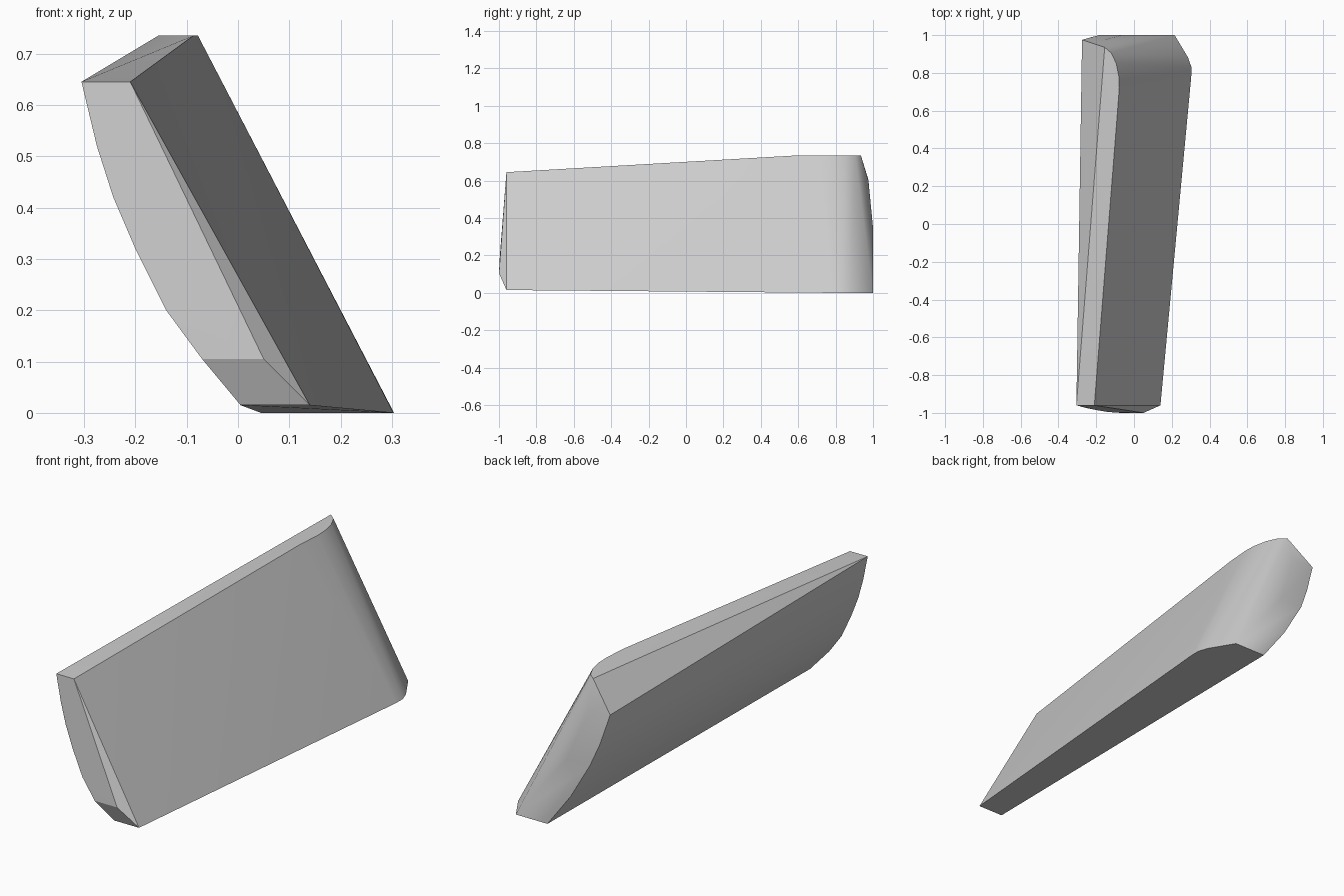
import bpy
import bmesh
import math

cube = bpy.data.objects.get("Cube")
if cube:
    bpy.data.objects.remove(cube, do_unlink=True)

# One plain grey
grey = bpy.data.materials.new("plain grey")
grey.use_nodes = True
colour = (0.6, 0.6, 0.6, 1.0)
grey.diffuse_color = colour
grey.node_tree.nodes["Principled BSDF"].inputs["Base Color"].default_value = colour


def at_height(outline, z):
    """Lift a flat (x, y) outline to height z."""
    return [(x, y, z) for x, y in outline]


# Front end: curved outer edge, straight inner edge and a bevelled nose
front_outer = [(-0.305, -0.96, 0.645), (-0.275, -0.968, 0.52),
               (-0.243, -0.976, 0.42), (-0.2, -0.985, 0.32),
               (-0.14, -0.995, 0.2), (-0.07, -1.0, 0.105),
               (0.005, -0.96, 0.015)]
front_inner = [(-0.21, -0.96, 0.645), (0.05, -1.0, 0.105),
               (0.14, -0.96, 0.015)]

# Back end: matching outer edge with a cap that leans in at the top
back_outer = [(-0.275, 0.975, 0.605), (-0.229, 0.988, 0.455),
              (-0.184, 1.0, 0.345), (-0.079, 1.0, 0.165),
              (0.045, 1.0, 0.0)]
back_inner = [(-0.155, 0.975, 0.6), (-0.063, 1.0, 0.347)]

# Rounded back corner, along the top edge and the bottom edge
corner_top = at_height([(-0.087, 0.6), (-0.078, 0.72), (-0.08, 0.78),
                        (-0.094, 0.85), (-0.12, 0.905), (-0.155, 0.935)], 0.735)
corner_bottom = at_height([(0.303, 0.78), (0.304, 0.83), (0.287, 0.88),
                           (0.215, 1.0)], 0.0)

# Skin the outlines into one closed convex panel
bm = bmesh.new()
for point in (front_outer + front_inner + back_outer + back_inner
              + corner_top + corner_bottom):
    bm.verts.new(point)
hull = bmesh.ops.convex_hull(bm, input=bm.verts[:])
loose = [v for v in bm.verts if not v.link_faces]
bmesh.ops.delete(bm, geom=loose, context='VERTS')
bmesh.ops.dissolve_limit(bm, angle_limit=math.radians(0.5),
                         verts=bm.verts[:], edges=bm.edges[:])
bmesh.ops.recalc_face_normals(bm, faces=bm.faces[:])

mesh = bpy.data.meshes.new("leaning_panel")
bm.to_mesh(mesh)
bm.free()
mesh.materials.append(grey)
panel = bpy.data.objects.new("leaning_panel", mesh)
bpy.context.collection.objects.link(panel)

# Smooth the curved skin, keep the rim edges crisp
bpy.ops.object.select_all(action='DESELECT')
panel.select_set(True)
bpy.context.view_layer.objects.active = panel
bpy.ops.object.shade_smooth_by_angle(angle=math.radians(25))
